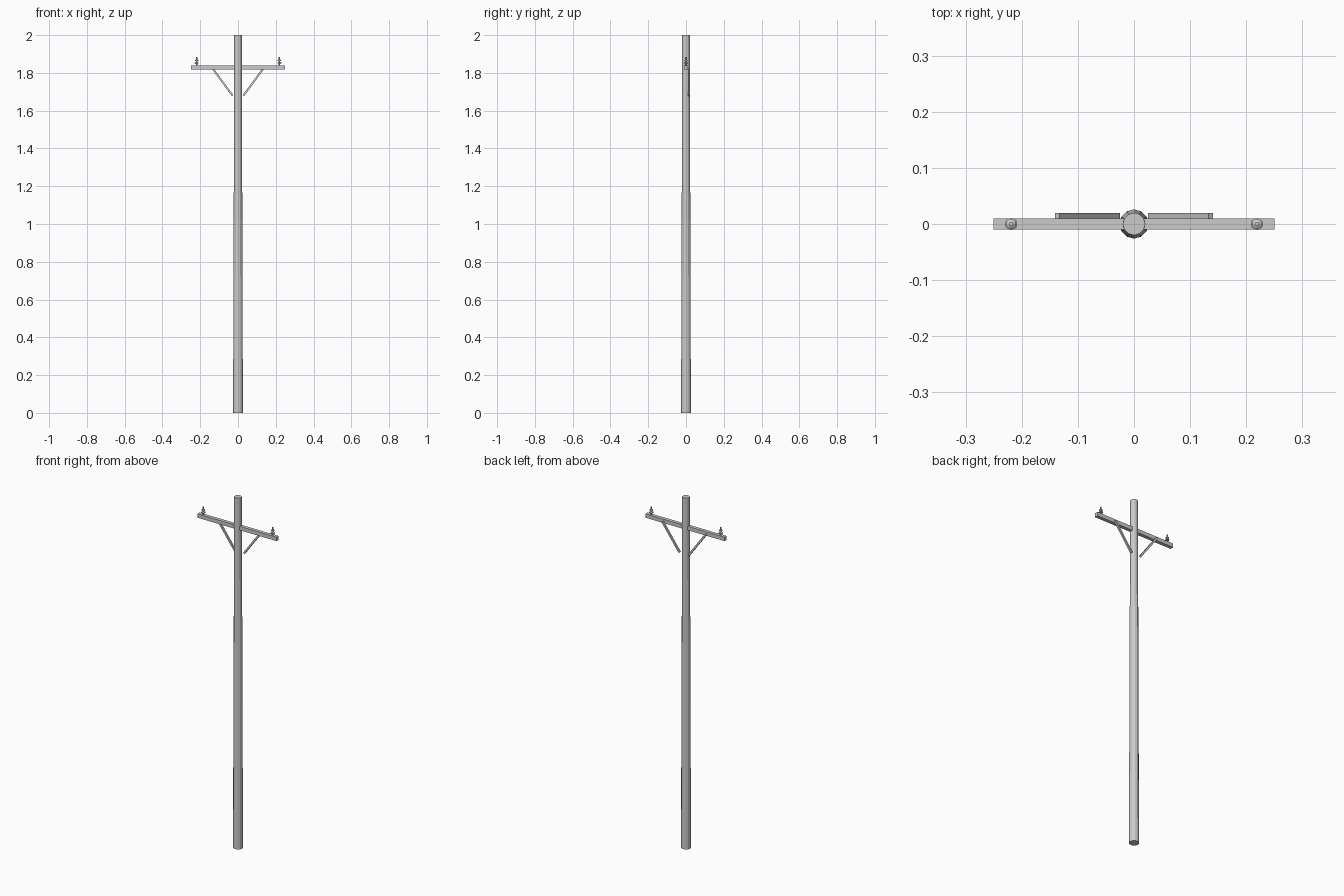
import bpy, bmesh, math
from mathutils import Vector

if "Cube" in bpy.data.objects:
    bpy.data.objects.remove(bpy.data.objects["Cube"])


def make_object(name, bm):
    bmesh.ops.recalc_face_normals(bm, faces=bm.faces)
    mesh = bpy.data.meshes.new(name)
    bm.to_mesh(mesh)
    bm.free()
    ob = bpy.data.objects.new(name, mesh)
    bpy.context.collection.objects.link(ob)
    return ob


def box(name, center, size, tilt=0.0):
    bm = bmesh.new()
    bmesh.ops.create_cube(bm, size=1)
    bmesh.ops.scale(bm, vec=size, verts=bm.verts)
    ob = make_object(name, bm)
    ob.location = center
    ob.rotation_euler.y = tilt
    return ob


def turned(name, profile, sides, location):
    """Stack of rings (radius, height), capped at both ends."""
    bm = bmesh.new()
    rings = []
    for r, z in profile:
        rings.append([bm.verts.new((r * math.sin(2 * math.pi * i / sides),
                                    r * math.cos(2 * math.pi * i / sides), z))
                      for i in range(sides)])
    for a, b in zip(rings, rings[1:]):
        for i in range(sides):
            j = (i + 1) % sides
            bm.faces.new((a[i], a[j], b[j], b[i]))
    bm.faces.new(rings[0])
    bm.faces.new(rings[-1])
    ob = make_object(name, bm)
    ob.location = location
    return ob


# Tapered pole
turned("pole", [(0.026, 0), (0.02, 2.0)], 12, (0, 0, 0))

# Crossarm through the pole
box("crossarm", (0, 0, 1.828), (0.5, 0.02, 0.022))

# Insulator: pin with two skirts
insulator = [(0.004, 0), (0.004, 0.010), (0.011, 0.012), (0.011, 0.016),
             (0.004, 0.019), (0.004, 0.024), (0.009, 0.026), (0.009, 0.030),
             (0.004, 0.033), (0.004, 0.045)]

for side, s in (("left", -1), ("right", 1)):
    turned("insulator_" + side, insulator, 12, (s * 0.219, 0, 1.838))
    # Diagonal brace behind the crossarm
    low = Vector((s * 0.029, 0.015, 1.68))
    high = Vector((s * 0.137, 0.015, 1.827))
    d = high - low
    box("brace_" + side, (low + high) / 2, (0.01, 0.01, d.length),
        math.atan2(d.x, d.z))
